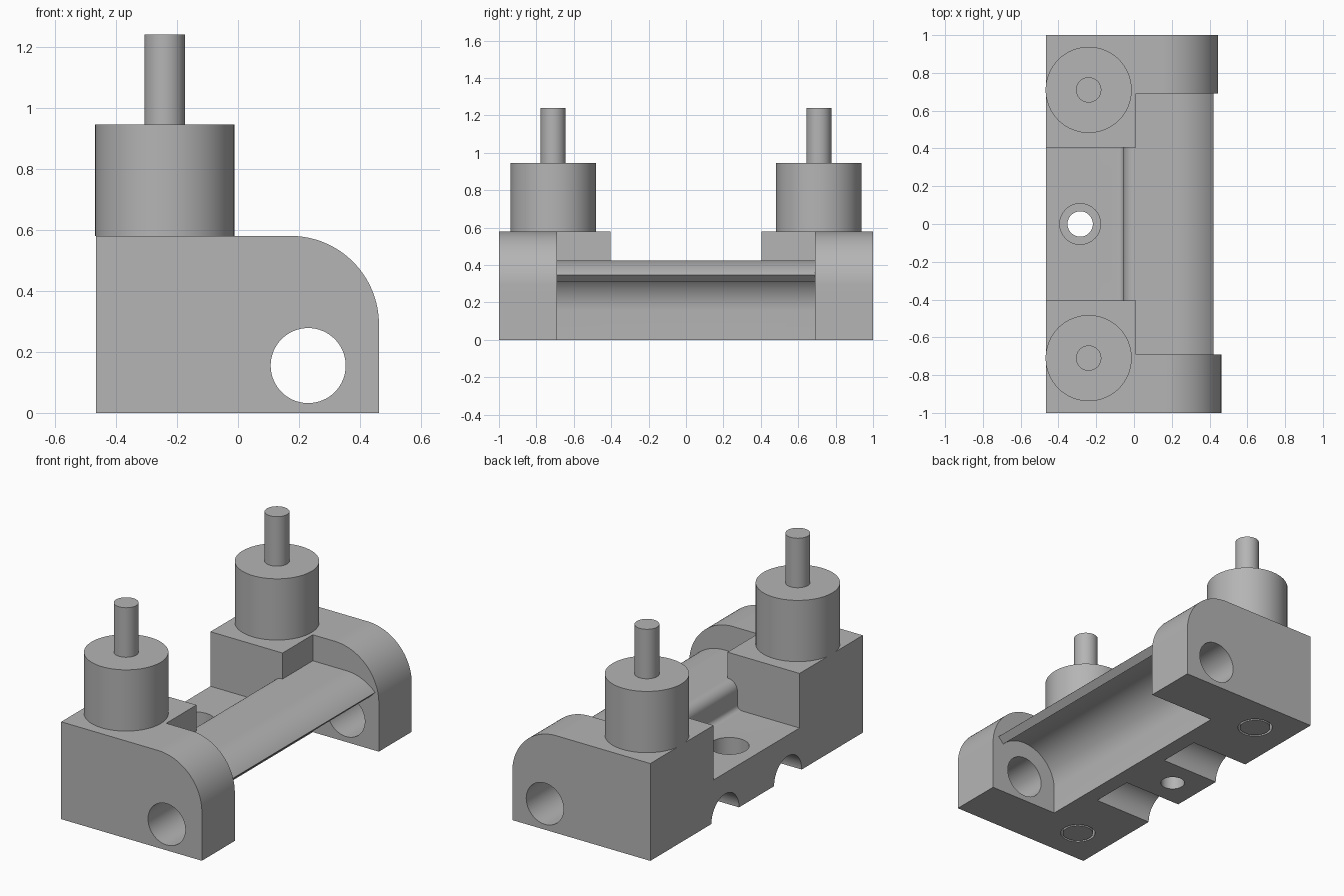
import bpy, bmesh
from math import sin, cos, radians
from mathutils import Matrix

cube = bpy.data.objects.get("Cube")
if cube:
    bpy.data.objects.remove(cube, do_unlink=True)

grey = bpy.data.materials.new("plain grey")
grey.use_nodes = True
colour = (0.46, 0.46, 0.46, 1)
grey.diffuse_color = colour
grey.node_tree.nodes["Principled BSDF"].inputs["Base Color"].default_value = colour

LEFT = -0.465              # flat long side
HOLE_X, HOLE_Z = 0.23, 0.155
BLOCK_TOP, PLATFORM = 0.58, 0.255
POST_X, POST_Y = -0.24, 0.71


def add_object(name, bm):
    bmesh.ops.recalc_face_normals(bm, faces=bm.faces)
    mesh = bpy.data.meshes.new(name)
    bm.to_mesh(mesh)
    bm.free()
    mesh.materials.append(grey)
    ob = bpy.data.objects.new(name, mesh)
    bpy.context.collection.objects.link(ob)
    return ob


def arc(cx, cz, r, start, end, steps=20):
    angles = [radians(start + (end - start) * i / steps) for i in range(steps + 1)]
    return [(cx + r * cos(a), cz + r * sin(a)) for a in angles]


def extrude(name, profile, y0, y1):
    """Extrude an x-z profile along y."""
    bm = bmesh.new()
    face = bm.faces.new([bm.verts.new((x, y0, z)) for x, z in profile])
    grown = bmesh.ops.extrude_face_region(bm, geom=[face])["geom"]
    verts = [v for v in grown if isinstance(v, bmesh.types.BMVert)]
    bmesh.ops.translate(bm, verts=verts, vec=(0, y1 - y0, 0))
    return add_object(name, bm)


def cylinder(name, r, x, y, z0, z1, turn=None):
    """Upright cylinder, or one lying along an axis when turned."""
    bm = bmesh.new()
    bmesh.ops.create_cone(bm, cap_ends=True, segments=64, radius1=r, radius2=r, depth=z1 - z0)
    centre = (x, y, (z0 + z1) / 2)
    spin = Matrix.Rotation(radians(90), 4, turn) if turn else Matrix()
    bmesh.ops.transform(bm, matrix=Matrix.Translation(centre) @ spin, verts=bm.verts)
    return add_object(name, bm)


def combine(target, tool, operation):
    mod = target.modifiers.new(operation.lower(), 'BOOLEAN')
    mod.operation, mod.solver, mod.object = operation, 'EXACT', tool
    tool.hide_render = True
    bpy.context.view_layer.objects.active = target
    bpy.ops.object.modifier_apply(modifier=mod.name)
    bpy.data.objects.remove(tool, do_unlink=True)


# Middle section: curved shell over a trough, with a low platform behind it
profile = [(LEFT, 0), (0.01, 0)]
profile += arc(HOLE_X, HOLE_Z, 0.22, 180, 45, 40)
profile += arc(HOLE_X, HOLE_Z, 0.27, 45, 90)
profile += arc(0.005, 0.365, 0.06, 90, 180, 12)
profile += arc(-0.085, PLATFORM + 0.03, 0.03, 0, -90, 8)
profile += [(LEFT, PLATFORM)]
body = extrude("body", profile, -0.69, 0.69)

for side, right in ((-1, 0.462), (1, 0.445)):
    # Rounded end block and the inner step beside it
    outline = [(LEFT, 0), (right, 0)] + arc(right - 0.29, 0.29, 0.29, 0, 90, 32) + [(LEFT, BLOCK_TOP)]
    combine(body, extrude("end_block", outline, side * 0.69, side * 1.0), 'UNION')
    step = [(LEFT, 0), (0.01, 0), (0.01, BLOCK_TOP), (LEFT, BLOCK_TOP)]
    combine(body, extrude("step", step, side * 0.405, side * 0.75), 'UNION')

for side in (-1, 1):
    # Cross hole through the end block
    hole = cylinder("cross_hole", 0.123, HOLE_X, side * 0.85, HOLE_Z - 0.3, HOLE_Z + 0.3, 'X')
    combine(body, hole, 'DIFFERENCE')
    # Half-round groove under the flat side
    groove = cylinder("groove", 0.13, LEFT, side * 0.295, -0.38, 0.38, 'Y')
    combine(body, groove, 'DIFFERENCE')
    # Plug socket in the underside
    socket = cylinder("socket", 0.097, POST_X, side * 0.78, -0.1, 0.15)
    combine(body, socket, 'DIFFERENCE')

# Counterbored screw hole in the platform
combine(body, cylinder("screw_hole", 0.067, -0.285, 0, -0.1, 0.5), 'DIFFERENCE')
combine(body, cylinder("counterbore", 0.108, -0.285, 0, 0.15, 0.5), 'DIFFERENCE')

# Posts, pins and underside plugs
parts = [body]
for side, word in ((-1, "front"), (1, "back")):
    y = side * POST_Y
    parts.append(cylinder(word + "_post", 0.228, POST_X, y, BLOCK_TOP, 0.945))
    parts.append(cylinder(word + "_pin", 0.067, POST_X, y, 0.945, 1.24))
    parts.append(cylinder(word + "_plug", 0.085, POST_X, side * 0.78, 0, 0.15))

bpy.ops.object.select_all(action='DESELECT')
for part in parts:
    part.select_set(True)
bpy.context.view_layer.objects.active = body
bpy.ops.object.shade_smooth_by_angle(angle=radians(30))
